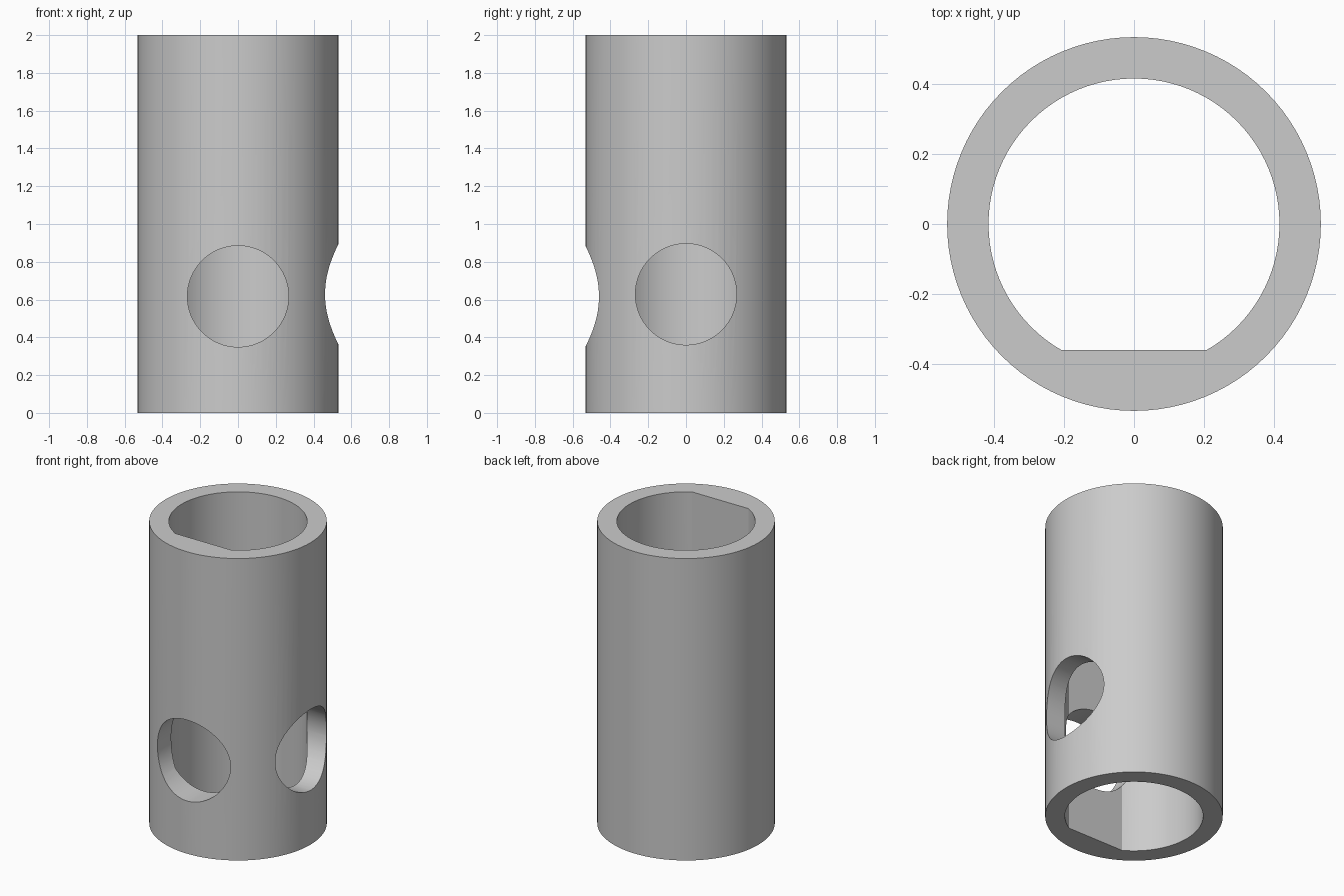
import bpy, bmesh, math
from mathutils import Matrix, Vector

if "Cube" in bpy.data.objects:
    bpy.data.objects.remove(bpy.data.objects["Cube"])

OUTER, BORE, FLAT_Y, HEIGHT, HOLE = 0.533, 0.415, -0.36, 2.0, 0.268

grey = bpy.data.materials.new("plain grey")
grey.diffuse_color = (0.6, 0.6, 0.6, 1)
grey.use_nodes = True
grey.node_tree.nodes["Principled BSDF"].inputs["Base Color"].default_value = grey.diffuse_color


def circle(radius, count=96):
    return [(radius * math.cos(2 * math.pi * i / count),
             radius * math.sin(2 * math.pi * i / count)) for i in range(count)]


def prism(name, outline, z0, z1, matrix=Matrix()):
    """Extrude a closed outline from z0 to z1, then place it."""
    bm = bmesh.new()
    face = bm.faces.new([bm.verts.new((x, y, z0)) for x, y in outline])
    ext = bmesh.ops.extrude_face_region(bm, geom=[face])
    verts = [v for v in ext["geom"] if isinstance(v, bmesh.types.BMVert)]
    bmesh.ops.translate(bm, verts=verts, vec=(0, 0, z1 - z0))
    bmesh.ops.recalc_face_normals(bm, faces=bm.faces)
    bm.transform(matrix)
    mesh = bpy.data.meshes.new(name)
    bm.to_mesh(mesh)
    bm.free()
    mesh.materials.append(grey)
    obj = bpy.data.objects.new(name, mesh)
    bpy.context.collection.objects.link(obj)
    return obj


# Sleeve body
sleeve = prism("sleeve", circle(OUTER), 0, HEIGHT)

# D-shaped bore: round with a flat on the front side
flat_x = math.sqrt(BORE ** 2 - FLAT_Y ** 2)
start = math.atan2(FLAT_Y, flat_x)
sweep = math.pi - 2 * start
bore_outline = [(BORE * math.cos(start + sweep * i / 80),
                 BORE * math.sin(start + sweep * i / 80)) for i in range(81)]
cutters = [prism("bore_cutter", bore_outline, -0.1, HEIGHT + 0.1)]

# Round holes through the front wall and the right wall
for name, axis, z in (("front_hole_cutter", (0, -1, 0), 0.617),
                      ("right_hole_cutter", (1, 0, 0), 0.628)):
    turn = Vector(axis).to_track_quat('Z', 'Y').to_matrix().to_4x4()
    cutters.append(prism(name, circle(HOLE, 64), 0.05, 0.8,
                         Matrix.Translation((0, 0, z)) @ turn))

# Cut, then remove the cutters
bpy.context.view_layer.objects.active = sleeve
sleeve.select_set(True)
for cutter in cutters:
    mod = sleeve.modifiers.new(cutter.name, 'BOOLEAN')
    mod.operation, mod.solver, mod.object = 'DIFFERENCE', 'EXACT', cutter
    bpy.ops.object.modifier_apply(modifier=mod.name)
for cutter in cutters:
    bpy.data.objects.remove(cutter)
bpy.ops.object.shade_smooth_by_angle(angle=math.radians(25))
